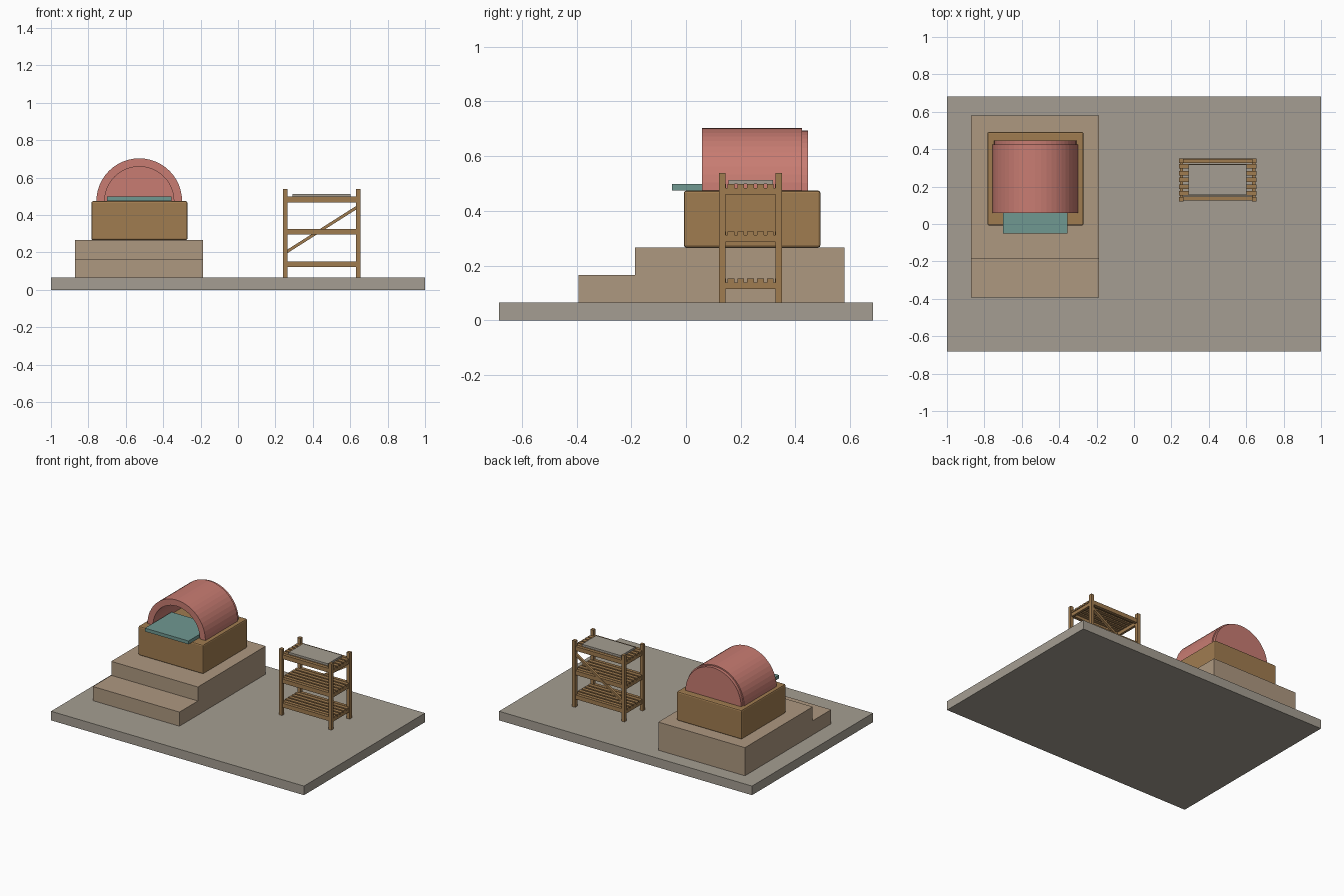
import bpy, bmesh, math

if "Cube" in bpy.data.objects:
    bpy.data.objects.remove(bpy.data.objects["Cube"])


def material(name, srgb):
    # Store an 8-bit display colour as linear values
    lin = [((c / 255 + 0.055) / 1.055) ** 2.4 for c in srgb]
    m = bpy.data.materials.new(name)
    m.diffuse_color = (*lin, 1)
    m.use_nodes = True
    m.node_tree.nodes["Principled BSDF"].inputs["Base Color"].default_value = m.diffuse_color
    return m


STONE = material("grey_stone", (165, 158, 146))
STEP = material("tan_step", (174, 152, 128))
WOOD = material("brown_wood", (160, 124, 80))
CLAY = material("red_clay", (200, 124, 114))
TEAL = material("teal_tray", (112, 152, 145))


def finish(bm, name, mat):
    bmesh.ops.recalc_face_normals(bm, faces=bm.faces)
    me = bpy.data.meshes.new(name)
    bm.to_mesh(me)
    bm.free()
    me.materials.append(mat)
    ob = bpy.data.objects.new(name, me)
    bpy.context.collection.objects.link(ob)
    return ob


def box(name, x, y, z, mat, bevel=0):
    bm = bmesh.new()
    bmesh.ops.create_cube(bm, size=1)
    for v in bm.verts:
        v.co = [(a + b) / 2 + c * (b - a) for (a, b), c in zip((x, y, z), v.co)]
    ob = finish(bm, name, mat)
    if bevel:
        mod = ob.modifiers.new("rounded_edges", 'BEVEL')
        mod.width = bevel
        mod.segments = 2
    return ob


def extrude_y(name, profile, y0, y1, mat):
    # Extrude an x-z outline along y
    bm = bmesh.new()
    face = bm.faces.new([bm.verts.new((x, y0, z)) for x, z in profile])
    out = bmesh.ops.extrude_face_region(bm, geom=[face])
    for v in out["geom"]:
        if isinstance(v, bmesh.types.BMVert):
            v.co.y = y1
    return finish(bm, name, mat)


def half_circle(r, cx, cz, n=24):
    return [(cx + r * math.cos(math.pi * i / n), cz + r * math.sin(math.pi * i / n))
            for i in range(n + 1)]


# Ground slab and stepped plinth
box("ground_slab", (-1, 1), (-0.683, 0.683), (0, 0.065), STONE)
box("upper_step", (-0.872, -0.187), (-0.186, 0.58), (0.065, 0.266), STEP)
box("lower_step", (-0.872, -0.187), (-0.394, -0.186), (0.065, 0.166), STEP)

# Base block, vaulted arch with closed back, and tray in the opening
CX, CZ = -0.528, 0.474
box("base_block", (-0.784, -0.27), (-0.008, 0.492), (0.266, CZ), WOOD, 0.009)
extrude_y("vault", half_circle(0.229, CX, CZ) + half_circle(0.185, CX, CZ)[::-1],
          0.059, 0.424, CLAY)
extrude_y("vault_back", half_circle(0.22, CX, CZ), 0.424, 0.446, CLAY)
box("tray", (-0.70, -0.356), (-0.051, 0.25), (CZ, 0.498), TEAL)

# Slatted rack: four posts
X0, X1, Y0, Y1 = 0.24, 0.654, 0.121, 0.351
POST = 0.024
for x in (X0, X1 - POST):
    for y in (Y0, Y1 - POST):
        box("rack_post", (x, x + POST), (y, y + POST), (0.065, 0.538), WOOD)

# Three shelves, each with long rails, end bars and five slats
for top in (0.152, 0.325, 0.498):
    for y in (Y0 + 0.004, Y1 - 0.026):
        box("shelf_rail", (X0 + 0.018, X1 - 0.018), (y, y + 0.022),
            (top - 0.030, top), WOOD)
    for x in (X0 + 0.005, X1 - 0.022):
        box("shelf_end_bar", (x, x + 0.017), (Y0 + 0.018, Y1 - 0.018),
            (top - 0.038, top - 0.014), WOOD)
    for i in range(5):
        y = 0.236 + (i - 2) * 0.036
        box("shelf_slat", (X0, X1), (y - 0.0125, y + 0.0125), (top - 0.014, top), WOOD)

# Diagonal brace across the back
A, B = (0.255, 0.200), (0.640, 0.444)
length = math.hypot(B[0] - A[0], B[1] - A[1])
nx, nz = -(B[1] - A[1]) / length * 0.008, (B[0] - A[0]) / length * 0.008
extrude_y("back_brace", [(A[0] - nx, A[1] - nz), (B[0] - nx, B[1] - nz),
                         (B[0] + nx, B[1] + nz), (A[0] + nx, A[1] + nz)],
          0.332, 0.349, WOOD)

# Flat sheet on the top shelf
box("top_sheet", (0.292, 0.601), (0.156, 0.318), (0.498, 0.512), STONE)
